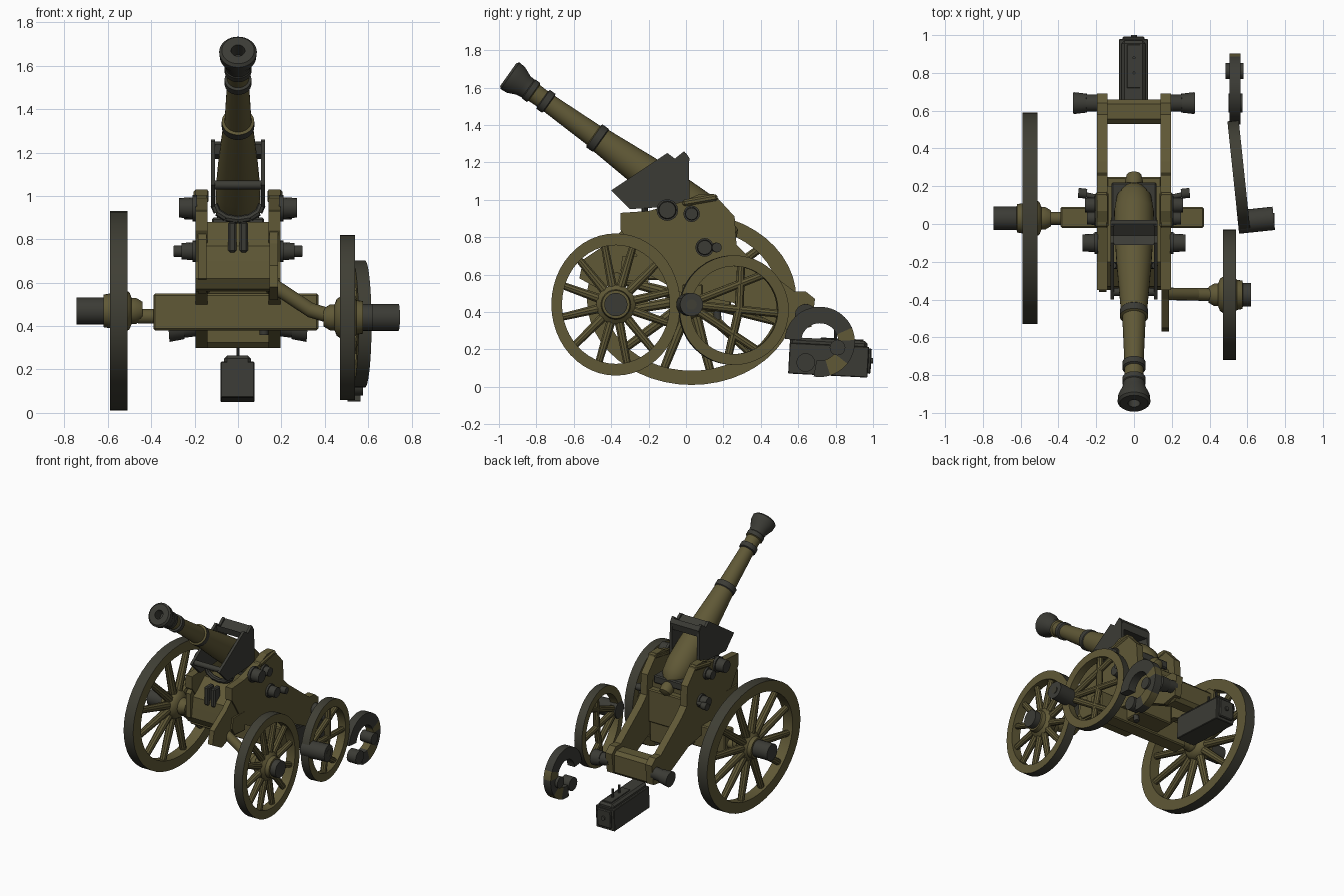
import bpy, bmesh, math
from mathutils import Matrix, Vector

if "Cube" in bpy.data.objects:
    bpy.data.objects.remove(bpy.data.objects["Cube"])

def material(name, rgb):
    m = bpy.data.materials.new(name)
    m.diffuse_color = (*rgb, 1)
    m.use_nodes = True
    m.node_tree.nodes["Principled BSDF"].inputs["Base Color"].default_value = m.diffuse_color
    return m

MATS = [material("olive_paint", (0.116, 0.098, 0.037)),
        material("dark_iron", (0.044, 0.044, 0.036)),
        material("worn_tyre", (0.050, 0.049, 0.035))]
OLIVE, IRON, TYRE = 0, 1, 2

def finish(name, bm, color=OLIVE, rule=None):
    bmesh.ops.recalc_face_normals(bm, faces=bm.faces)
    for f in bm.faces:
        f.material_index = rule(f) if rule else color
    me = bpy.data.meshes.new(name)
    bm.to_mesh(me)
    bm.free()
    for m in MATS:
        me.materials.append(m)
    ob = bpy.data.objects.new(name, me)
    bpy.context.collection.objects.link(ob)
    return ob

def smooth(ob):
    bpy.ops.object.select_all(action='DESELECT')
    ob.select_set(True)
    bpy.context.view_layer.objects.active = ob
    bpy.ops.object.shade_smooth_by_angle(angle=math.radians(35))

def place(ob, mat):
    ob.matrix_world = mat
    return ob

def box(name, x, y, z, color=OLIVE, bevel=0.008, tilt=0):
    bm = bmesh.new()
    size = (x[1] - x[0], y[1] - y[0], z[1] - z[0])
    bmesh.ops.create_cube(bm, size=1, matrix=Matrix.Diagonal((*size, 1)))
    if bevel:
        bmesh.ops.bevel(bm, geom=bm.edges[:], offset=bevel, segments=1, affect='EDGES')
    ob = finish(name, bm, color)
    ob.location = (sum(x) / 2, sum(y) / 2, sum(z) / 2)
    ob.rotation_euler.x = math.radians(tilt)
    return ob

def plate(name, pts, x0, x1, color=OLIVE):
    """Extrude a (y, z) outline along x."""
    bm = bmesh.new()
    f = bm.faces.new([bm.verts.new((x0, y, z)) for y, z in pts])
    new = bmesh.ops.extrude_face_region(bm, geom=[f])["geom"]
    bmesh.ops.translate(bm, vec=(x1 - x0, 0, 0), verts=[g for g in new if isinstance(g, bmesh.types.BMVert)])
    return finish(name, bm, color)

def lathe(name, profile, segs=32, color=OLIVE, rule=None, loop=False, arc=(0, 360)):
    """Turn a (height, radius) profile round local z."""
    bm = bmesh.new()
    full = arc[1] - arc[0] >= 360
    n = segs if full else segs + 1
    rows = []
    for i in range(n):
        a = math.radians(arc[0] + (arc[1] - arc[0]) * i / segs)
        rows.append([bm.verts.new((r * math.cos(a), r * math.sin(a), h)) for h, r in profile])
    m = len(profile)
    for i in range(segs):
        p, q = rows[i], rows[(i + 1) % n]
        for j in range(m if loop else m - 1):
            k = (j + 1) % m
            bm.faces.new((p[j], q[j], q[k], p[k]))
    if not full:
        bm.faces.new(rows[0])
        bm.faces.new(rows[-1])
    bmesh.ops.remove_doubles(bm, verts=bm.verts, dist=1e-5)
    ob = finish(name, bm, color, rule)
    smooth(ob)
    return ob

# local z -> world x, local x -> world y, local y -> world z
ALONG_X = Matrix(((0, 0, 1, 0), (1, 0, 0, 0), (0, 1, 0, 0), (0, 0, 0, 1)))

def rod(name, p, q, r0, r1=None, color=OLIVE, segs=16):
    p, q = Vector(p), Vector(q)
    r1 = r0 if r1 is None else r1
    h = (q - p).length
    ob = lathe(name, [(0, 0), (0, r0), (h, r1), (h, 0)], segs, color)
    return place(ob, Matrix.Translation(p) @ (q - p).to_track_quat('Z', 'Y').to_matrix().to_4x4())

def ring(name, mat, outer, inner, width, segs=48, arc=(0, 360), rule=None):
    w = width / 2
    prof = [(-w, inner), (-w, outer), (w, outer), (w, inner)]
    limit = outer * 0.75 + inner * 0.25
    def tread(f):
        c = f.calc_center_median()
        return TYRE if c.xy.length > limit and abs(f.normal.z) < 0.5 else OLIVE
    return place(lathe(name, prof, segs, OLIVE, rule or tread, True, arc), mat)

def wheel(name, center, ry, rz, width, spokes, side, hub_end, thick):
    """Oval wooden wheel with flared hub; side is +1 or -1 along x."""
    cx, cy, cz = center
    mat = Matrix.Translation(center) @ Matrix.Diagonal((1, ry, rz, 1)) @ ALONG_X
    ring(name + "_rim", mat, 1, 0.835, width)
    for i in range(spokes):
        a = 2 * math.pi * (i + 0.4) / spokes
        d = Vector((0, ry * math.cos(a), rz * math.sin(a)))
        c = Vector(center)
        rod(name + "_spoke", c + d * 0.12, c + d * 0.86, thick, thick * .75, segs=10)
    hub = lathe(name + "_hub", [(-.11, 0), (-.11, .042), (-.08, .06), (-.06, .06), (-.05, .085), (-.02, .105),
                (.02, .105), (.04, .08), (.07, .075), (.075, 0)], 24)
    place(hub, Matrix.Translation(center) @ Matrix.Diagonal((side, 1, 1, 1)) @ ALONG_X)
    rod(name + "_hub_cap", (cx + side * .05, cy, cz), (hub_end, cy, cz), 0.062, color=IRON, segs=24)

# Wheels and axles
wheel("large_wheel", (-.55, .03, .47), .56, .46, .08, 12, -1, -.745, .031)
wheel("small_wheel", (.505, -.375, .44), .345, .38, .07, 12, 1, .62, .027)
box("axle_bed", (-.39, .37), (-.02, .09), (.38, .55))
rod("left_axle", (-.46, .03, .445), (-.38, .03, .445), .034)
rod("small_axle", (.165, -.37, .585), (.34, -.372, .47), .033)
rod("small_axle_end", (.33, -.372, .475), (.43, -.375, .445), .034)

# Broken wheel, its hub knocked to the front of the rim
turn = Matrix.Translation((.555, .255, .41)) @ Matrix.Rotation(math.radians(6), 4, 'Z') @ ALONG_X
ring("broken_rim", turn, .293, .235, .06)
for start, end in (((-.22, .03), (.25, -.02)), ((-.2, .05), (.16, .19)), ((-.2, .0), (.12, -.21)),
                   ((.03, .01), (.04, .25)), ((.03, .01), (-.03, -.25))):
    rod("broken_spoke", turn @ Vector((*start, 0)), turn @ Vector((*end, 0)), .024, .022, segs=10)
rod("broken_hub", (.55, .01, .44), (.74, .03, .44), .062, color=IRON, segs=24)
rod("broken_hub_bore", (.735, .03, .44), (.743, .03, .44), .028, color=TYRE)

# Torn rim fragment with patches of remaining paint
def patches(f):
    c = f.calc_center_median()
    a = math.degrees(math.atan2(c.y, c.x))
    return OLIVE if -72 < a < -35 or 2 < a < 22 else IRON
frag = Matrix.Translation((.535, .715, .24)) @ ALONG_X
ring("rim_fragment", frag, .188, .10, .06, 40, (-100, 175), patches)
rod("fragment_boss", (.485, .81, .21), (.58, .81, .21), .042, color=IRON)
rod("fragment_pin", (.5, .64, .13), (.575, .64, .13), .05, color=IRON)

# Carriage cheeks and trail
cheek = [(-.35, .93), (-.2, .94), (-.02, .99), (.07, 1.03), (.15, 1.03), (.26, .91), (.27, .76), (.33, .70),
         (.58, .51), (.64, .51), (.69, .47), (.67, .32), (.55, .30), (.25, .45), (-.02, .50), (-.2, .60), (-.35, .84)]
right_bracket = [(-.3, .88), (-.40, .78), (-.55, .68), (-.57, .58), (-.46, .52), (-.36, .56), (-.2, .55)]
left_bracket = [(-.3, .88), (-.36, .8), (-.36, .62), (-.2, .55)]
for s in (-1, 1):
    plate("cheek", cheek, s * .14, s * .195)
    box("cheek_cap", sorted((s * .135, s * .205)), (-.02, .17), (.98, 1.015), bevel=.01, tilt=10)
    plate("front_bracket", right_bracket if s > 0 else left_bracket, s * .145, s * .185)
    # Trunnions and bolts
    for y, z, r, end in ((-.1, .945, .05, .272), (.03, .925, .036, .25), (.1, .745, .042, .26)):
        rod("bolt_collar", (s * .19, y, z), (s * .21, y, z), r + .008, color=IRON)
        rod("bolt", (s * .19, y, z), (s * end, y, z), r, r * .9, IRON)
    rod("side_pin", (s * .19, .14, .745), (s * .28, .16, .745), .014, color=IRON)
    rod("side_knob", (s * .25, .16, .745), (s * .295, .165, .745), .026, color=IRON)
    rod("trail_handle", (s * .18, .64, .40), (s * .26, .64, .39), .045, color=IRON)
    rod("trail_handle_end", (s * .25, .64, .39), (s * .32, .64, .385), .05, .058, IRON)
    # Sight frame sides
    plate("frame_side", [(-.40, 1.05), (-.10, 1.25), (-.06, 1.22), (-.01, 1.26), (.015, 1.22), (.02, .97), (-.30, .95)],
          s * .105, s * .125, IRON)

# Bed between the cheeks
box("front_block", (-.145, .145), (-.30, .04), (.57, .80))
plate("front_slope", [(-.34, .70), (-.33, .77), (-.2, .88), (.2, .85), (.2, .70)], -.145, .145)
plate("front_apron", [(-.34, .70), (-.35, .62), (-.32, .57), (-.2, .56), (-.2, .70)], -.197, .197)
box("rear_block", (-.145, .145), (.02, .25), (.55, .80))
box("lower_transom", (-.14, .14), (.0, .24), (.40, .56))
box("rear_transom", (-.19, .19), (.53, .66), (.30, .48), bevel=.025)
rod("hook", (.12, .16, .47), (.12, .17, .36), .02, color=IRON)

# Sight frame cross pieces
plate("frame_top", [(-.11, 1.24), (-.06, 1.21), (0, 1.25), (.02, 1.22), (.01, 1.17), (-.1, 1.19)], -.12, .12, IRON)
rod("frame_bar", (-.12, -.36, 1.05), (.12, -.36, 1.05), .02, color=IRON)
box("frame_base", (-.12, .12), (-.02, .22), (.84, .90), IRON)

# Elevating clamp and hoop under the barrel
for s in (-1, 1):
    box("clamp_jaw", sorted((s * .008, s * .045)), (-.345, -.27), (.74, .88), IRON)
for i in range(6):
    a, b = (math.pi * (1 + k / 6) for k in (i, i + 1))
    rod("clamp_hoop", (.11 * math.cos(a), -.22, .96 + .07 * math.sin(a)),
        (.11 * math.cos(b), -.22, .96 + .07 * math.sin(b)), .018, color=IRON, segs=8)

# Gun barrel
bands = ((-.1, .165), (.225, .27), (.565, .61))
barrel = lathe("barrel", [(.08, 0), (.08, .032), (0, .032), (0, .075), (.012, .087), (.05, .084), (.1, .062), (.13, .058),
    (.135, .062), (.165, .062), (.17, .052), (.225, .05), (.23, .062), (.265, .062), (.27, .051), (.56, .062),
    (.565, .075), (.605, .075), (.61, .070), (.9, .092), (1.1, .103), (1.25, .105), (1.34, .092), (1.39, .06),
    (1.41, .038), (1.44, .048), (1.48, .04), (1.5, 0)], 32,
    rule=lambda f: IRON if any(a < f.calc_center_median().z < b for a, b in bands) else OLIVE)
place(barrel, Matrix.Translation((0, -.95, 1.67)) @ Matrix.Rotation(math.radians(-125.5), 4, 'X'))

# Ammunition chest
box("chest", (-.08, .075), (.55, .975), (.06, .225), IRON, .004, -3)
box("chest_lid", (-.065, .06), (.555, .97), (.20, .255), IRON, .015, -3)
box("chest_end", (-.06, .055), (.965, .99), (.07, .205), IRON, .006, -3)
box("chest_strap", (-.037, .033), (.72, .95), (.245, .258), IRON, .002, -3)
rod("chest_latch", (0, .97, .14), (0, 1.0, .14), .015, color=IRON)
for y in (.80, .88):
    rod("chest_pin", (0, y, .22), (0, y, .32), .008, color=IRON, segs=8)
